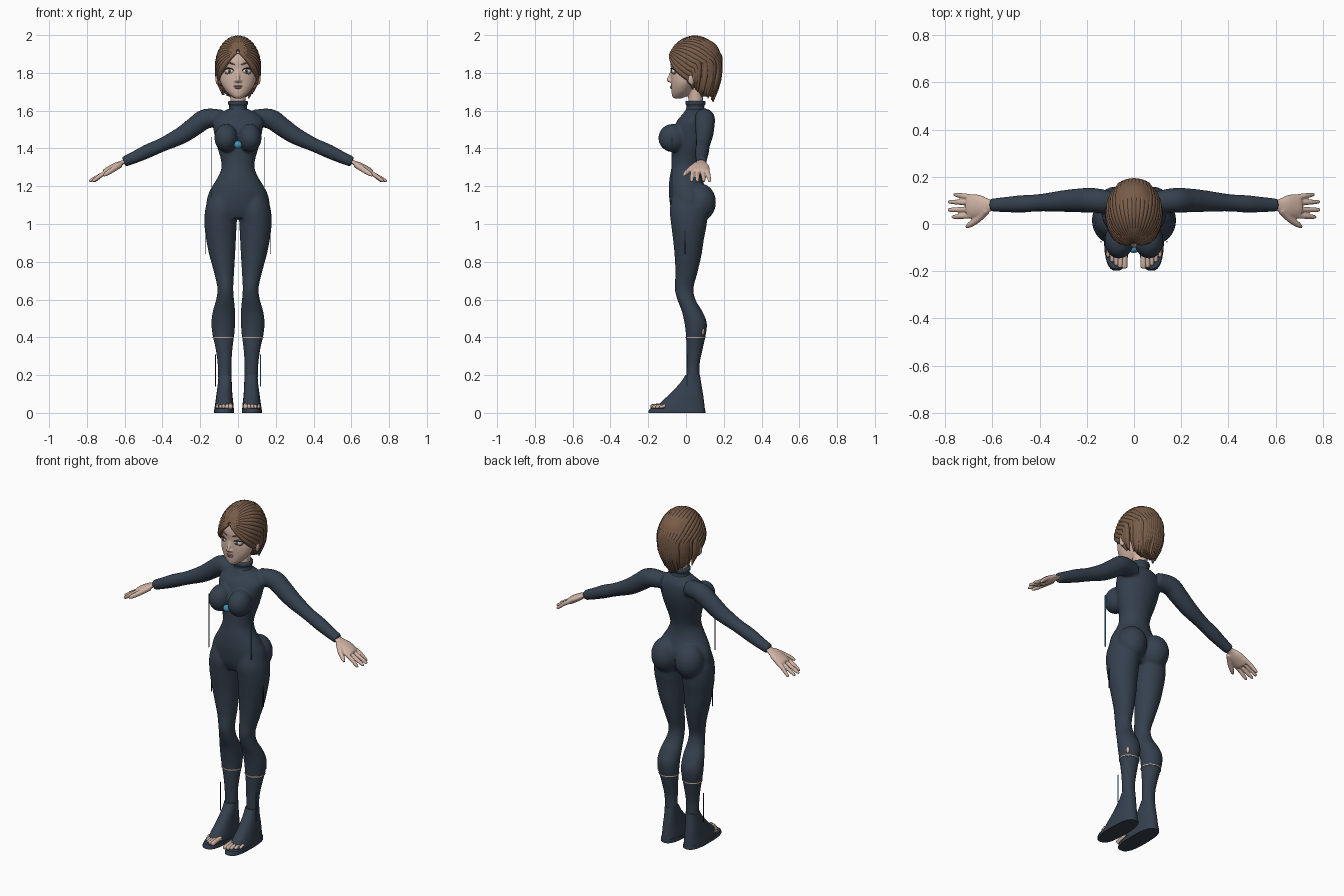
import bpy, bmesh, math, random
from mathutils import Vector, Matrix

random.seed(4)
if "Cube" in bpy.data.objects:
    bpy.data.objects.remove(bpy.data.objects["Cube"])


def material(name, r, g, b):
    m = bpy.data.materials.new(name)
    m.use_nodes = True
    m.diffuse_color = (r, g, b, 1)
    bsdf = m.node_tree.nodes["Principled BSDF"]
    bsdf.inputs["Base Color"].default_value = (r, g, b, 1)
    bsdf.inputs["Roughness"].default_value = 0.7
    return m


SUIT = material("navy suit", .035, .052, .076)
SKIN = material("skin", .64, .46, .38)
HAIR = material("brown hair", .19, .108, .066)
SHADOW = material("eye shadow", .27, .16, .12)
DARK = material("dark trim", .012, .015, .02)
WHITE = material("eye white", .7, .68, .66)
IRIS = material("iris", .13, .12, .1)
LIPS = material("lips", .46, .25, .21)
TEAL = material("teal", .05, .3, .48)
SIDES = (-1, 1)


def refine(rows, steps):
    """Catmull-Rom interpolation through rows of numbers."""
    out = []
    for i in range(len(rows) - 1):
        a, b, c, d = (rows[max(i - 1, 0)], rows[i], rows[i + 1], rows[min(i + 2, len(rows) - 1)])
        for k in range(steps):
            t = k / steps
            out.append([q + .5 * t * (r - p + t * (2*p - 5*q + 4*r - s + t * (3*(q - r) + s - p)))
                        for p, q, r, s in zip(a, b, c, d)])
    return out + [list(rows[-1])]


def skin_rings(bm, rings):
    loops = [[bm.verts.new(p) for p in ring] for ring in rings]
    n = len(loops[0])
    for a, b in zip(loops, loops[1:]):
        for i in range(n):
            bm.faces.new((a[i], a[(i + 1) % n], b[(i + 1) % n], b[i]))
    bm.faces.new(loops[0])
    bm.faces.new(loops[-1])


def loft(bm, rows, side=1, n=32, steps=4, power=1.0):
    """Stack of ovals; each row is z, x from, x to, y from, y to."""
    rings = []
    for z, x0, x1, y0, y1 in refine(rows, steps):
        ring = []
        for i in range(n):
            c, s = math.cos(math.tau * i / n), math.sin(math.tau * i / n)
            c, s = (math.copysign(abs(v) ** power, v) for v in (c, s))
            ring.append((side * ((x0 + x1) + (x1 - x0) * c) / 2, ((y0 + y1) + (y1 - y0) * s) / 2, z))
        rings.append(ring)
    skin_rings(bm, rings)


def tube(bm, rows, side=1, flat=1.0, n=12, steps=4, centre=None):
    """Tapered tube; each row is x, y, z, radius."""
    rows = refine(rows, steps)
    pts = [Vector((side * r[0], r[1], r[2])) for r in rows]
    rings = []
    for i, p in enumerate(pts):
        t = (pts[min(i + 1, len(pts) - 1)] - pts[max(i - 1, 0)]).normalized()
        u = t.cross(p - centre if centre else Vector((0, 0, 1))).normalized()
        v = u.cross(t)
        r = max(rows[i][3], .001)
        rings.append([p + r * (u * math.cos(a) + v * flat * math.sin(a))
                      for a in (math.tau * k / n for k in range(n))])
    skin_rings(bm, rings)


def blob(bm, centre, radii, turn=0.0, segs=24):
    m = Matrix.Translation(centre) @ Matrix.Rotation(turn, 4, 'Z') @ Matrix.Diagonal((*radii, 1))
    bmesh.ops.create_uvsphere(bm, u_segments=segs, v_segments=segs // 2, radius=1, matrix=m)


def finish(bm, name, mat, voxel=0, smooth=6, angle=60):
    bmesh.ops.recalc_face_normals(bm, faces=bm.faces)
    me = bpy.data.meshes.new(name)
    bm.to_mesh(me)
    bm.free()
    me.materials.append(mat)
    ob = bpy.data.objects.new(name, me)
    bpy.context.collection.objects.link(ob)
    bpy.ops.object.select_all(action='DESELECT')
    ob.select_set(True)
    bpy.context.view_layer.objects.active = ob
    bpy.ops.object.shade_smooth_by_angle(angle=math.radians(angle))
    if voxel:
        rm = ob.modifiers.new("blend", 'REMESH')
        rm.mode, rm.voxel_size, rm.use_smooth_shade = 'VOXEL', voxel, True
        sm = ob.modifiers.new("soften", 'SMOOTH')
        sm.factor, sm.iterations = .5, smooth
    return ob


# Body suit: torso, bust, seat, legs and sleeves blended together
bm = bmesh.new()
torso = [(1.61, .05, -.0, .1), (1.585, .10, -.015, .12), (1.55, .135, -.045, .13), (1.5, .13, -.068, .13),
         (1.45, .12, -.07, .12), (1.4, .108, -.07, .105), (1.35, .093, -.072, .09), (1.3, .087, -.077, .08),
         (1.25, .106, -.086, .083), (1.2, .136, -.091, .1), (1.15, .16, -.09, .115), (1.08, .165, -.08, .1),
         (1.03, .11, -.06, .07)]
loft(bm, [(z, -w, w, f, b) for z, w, f, b in torso])
leg = [(1.15, .02, .15, -.07, .09), (1.08, .004, .173, -.086, .115), (1.0, .007, .178, -.079, .11),
       (.92, .011, .169, -.069, .095), (.84, .015, .153, -.061, .083), (.74, .021, .126, -.056, .06),
       (.66, .025, .109, -.06, .04), (.6, .021, .116, -.046, .05), (.54, .015, .133, -.023, .085),
       (.48, .015, .141, -.009, .11), (.42, .019, .136, -.001, .106), (.34, .029, .119, .002, .089),
       (.26, .034, .108, .004, .073), (.17, .034, .105, .004, .073)]
arm = [(.08, .09, 1.56, .045), (.17, .1, 1.557, .053), (.23, .1, 1.517, .051), (.3, .097, 1.469, .046),
       (.4, .09, 1.42, .037), (.48, .085, 1.385, .037), (.55, .082, 1.352, .032), (.605, .08, 1.329, .028)]
for s in SIDES:
    loft(bm, leg, s)
    tube(bm, arm, s, n=20)
    blob(bm, (s * .063, -.07, 1.455), (.062, .077, .075))
    blob(bm, (s * .078, .074, 1.115), (.082, .085, .1))
finish(bm, "body_suit", SUIT, voxel=.007)

# Collar
bm = bmesh.new()
loft(bm, [(z, -r, r, .05 - r, .05 + r) for z, r in
          ((1.59, .058), (1.615, .047), (1.628, .048), (1.634, .053), (1.648, .053), (1.652, .046))])
finish(bm, "collar", SUIT)

# Flared foot covers and soles
foot = [(.2, .034, .104, -.003, .074), (.16, .033, .106, -.03, .08), (.1, .03, .114, -.085, .09),
        (.055, .025, .12, -.135, .096), (.02, .022, .125, -.155, .1)]
sole = [(.022, .021, .125, -.19, .1), (.012, .02, .127, -.198, .102), (0, .02, .127, -.198, .102)]
bm = bmesh.new()
for s in SIDES:
    loft(bm, foot, s, power=.85)
    loft(bm, sole, s, power=.75, steps=1)
finish(bm, "foot_covers", SUIT, angle=40)

# Toes
bm = bmesh.new()
for s in SIDES:
    for i in range(5):
        x, tip, r = .04 + .0175 * i, -.188 + .003 * i * i, .0125 - .0012 * i
        tube(bm, [(x, -.11, .04, r), (x, tip + .02, .035, r), (x, tip + .006, .031, r), (x, tip, .029, r * .4)], s)
finish(bm, "toes", SKIN)

# Hands with fingers and thumb
bm = bmesh.new()
for s in SIDES:
    tube(bm, [(.585, .08, 1.338, .022), (.615, .079, 1.324, .028), (.65, .077, 1.304, .046),
              (.69, .075, 1.28, .05), (.705, .075, 1.27, .044)], s, flat=.42, n=20)
    for y0, y1, x1 in ((.037, .03, .772), (.063, .06, .788), (.089, .094, .786), (.112, .124, .765)):
        tube(bm, [(.68, y0, 1.284, .013), (.72, (y0 + y1) / 2, 1.262, .012), (x1 - .01, y1, 1.231, .009),
                  (x1, y1, 1.224, .004)], s)
    tube(bm, [(.625, .06, 1.315, .018), (.66, .022, 1.29, .015), (.695, -.003, 1.267, .012),
              (.712, -.014, 1.255, .005)], s)
finish(bm, "hands", SKIN, voxel=.004, smooth=3)

# Head, neck, nose and ears
bm = bmesh.new()
head = [(1.664, .016, -.06, -.03), (1.675, .034, -.072, .0), (1.7, .062, -.077, .03), (1.74, .088, -.079, .06),
        (1.78, .099, -.081, .1), (1.82, .102, -.08, .15), (1.86, .103, -.083, .155), (1.9, .096, -.074, .15),
        (1.94, .075, -.045, .13), (1.97, .03, .01, .08)]
loft(bm, [(z, -w, w, f, b) for z, w, f, b in head])
loft(bm, [(1.6, -.042, .042, .008, .092), (1.66, -.04, .04, .012, .09), (1.75, -.045, .045, .01, .09)])
tube(bm, [(0, -.074, 1.815, .007), (0, -.084, 1.785, .008), (0, -.094, 1.764, .009), (0, -.085, 1.753, .006)],
     centre=Vector((0, .05, 1.78)))
for s in SIDES:
    blob(bm, (s * .01, -.083, 1.758), (.008, .01, .007))
    blob(bm, (s * .107, .03, 1.767), (.011, .02, .032), s * .4)
finish(bm, "head", SKIN, voxel=.005, smooth=3)

# Eyes: shadow, white, iris, pupil, each a little further out
for name, mat, y, radii in (("eye_shadow", SHADOW, -.062, (.03, .011, .021)),
                            ("eye_whites", WHITE, -.064, (.024, .0135, .0135)),
                            ("irises", IRIS, -.0705, (.0115, .0085, .0115)),
                            ("pupils", DARK, -.076, (.005, .0045, .005))):
    bm = bmesh.new()
    for s in SIDES:
        blob(bm, (s * .044, y, 1.809), radii, s * .33)
    finish(bm, name, mat)

# Lashes, brows and mouth
bm = bmesh.new()
for s in SIDES:
    tube(bm, [(.021, -.075, 1.812, .001), (.034, -.08, 1.822, .0025), (.052, -.076, 1.824, .003),
              (.072, -.056, 1.817, .001)], s, n=8)
finish(bm, "eyelashes", DARK)
bm = bmesh.new()
for s in SIDES:
    tube(bm, [(.017, -.08, 1.843, .002), (.035, -.077, 1.85, .004), (.055, -.068, 1.855, .0035),
              (.077, -.047, 1.847, .001)], s, n=8)
finish(bm, "eyebrows", HAIR)
bm = bmesh.new()
blob(bm, (0, -.077, 1.729), (.023, .007, .0045))
blob(bm, (0, -.077, 1.721), (.019, .008, .0055))
finish(bm, "lips", LIPS)

# Hair: a solid mass under locks that fan back from the front parting
bm = bmesh.new()
mass = [(1.675, .05, .08, .135), (1.7, .075, .06, .152), (1.74, .095, .045, .165), (1.82, .107, .025, .182),
        (1.88, .107, -.04, .185), (1.93, .092, -.07, .172), (1.965, .068, -.04, .14), (1.985, .03, .0, .09)]
loft(bm, [(z, -w, w, f, b) for z, w, f, b in mass])
centre, radii = Vector((0, .042, 1.832)), Vector((.106, .14, .15))
pole, back = Vector((0, -.85, .53)), Vector((0, .53, .85))
LOCKS = 27
for i in range(LOCKS):
    share = 2 * i / (LOCKS - 1) - 1
    phi = math.radians(116) * share
    heading = back * math.cos(phi) + Vector((math.sin(phi), 0, 0))
    path, deg = [], 4
    while deg < 170:
        a = math.radians(deg)
        unit = pole * math.cos(a) + heading * math.sin(a)
        if deg > 95 and unit.z < .05:
            break
        p = centre + Vector(u * r for u, r in zip(unit, radii))
        path.append((*p, .006 + .011 * min(deg / 60, 1)))
        deg += 13
    x, y, z, r = path[-1]
    tip = 1.655 + .08 * share * share + random.uniform(-.012, .012)
    path.append((x * .97, .05 + (y - .05) * .95, z * .5 + tip * .5, .015))
    path.append((x * .78, .05 + (y - .05) * .72, tip, .003))
    tube(bm, path, n=10, steps=3, centre=centre)
finish(bm, "hair", HAIR)

# Chest bead
bm = bmesh.new()
blob(bm, (0, -.105, 1.42), (.021, .018, .021))
finish(bm, "chest_bead", TEAL)

# Shin bands and bare calf patch
bm = bmesh.new()
for s in SIDES:
    loft(bm, [(.396, .02, .134, -.003, .104), (.402, .02, .134, -.003, .104)], s, steps=1)
blob(bm, (.115, .086, .432), (.01, .012, .021), -.8)
finish(bm, "shin_bands", SKIN)

# Thin hanging straps beside the chest, thighs and ankles
for name, x, y, z0, z1, left in (("chest_strap", .14, -.075, 1.14, 1.46, TEAL),
                                 ("thigh_strap", .171, -.006, .84, 1.0, DARK),
                                 ("ankle_strap", .119, .006, .14, .31, TEAL)):
    for s, label in zip(SIDES, ("right", "left")):
        bm = bmesh.new()
        bmesh.ops.create_cube(bm, size=1, matrix=Matrix.Translation((s * x, y, (z0 + z1) / 2))
                              @ Matrix.Diagonal((.003, .006, z1 - z0, 1)))
        finish(bm, f"{name}_{label}", left if s > 0 else DARK, angle=30)
